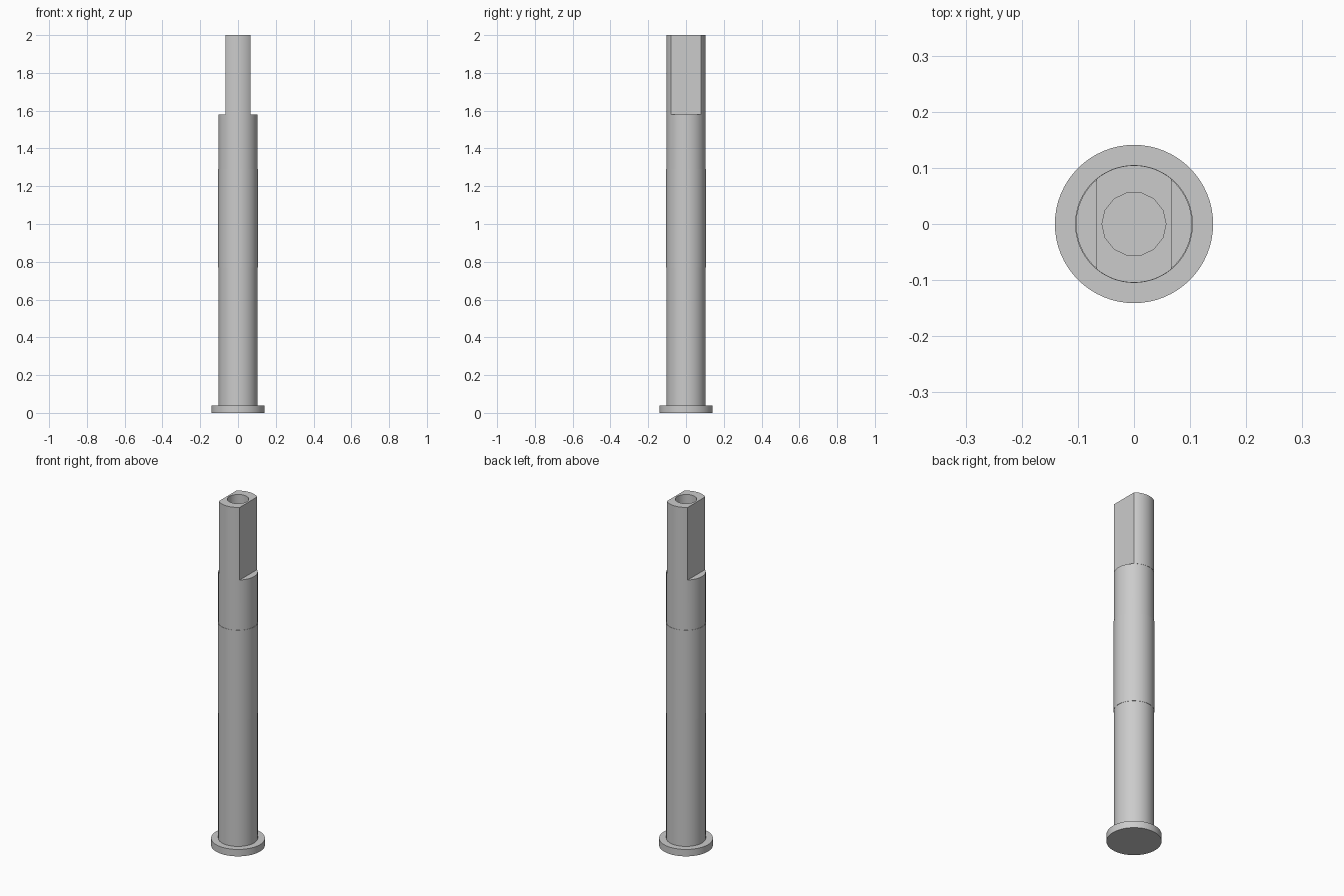
import bpy, bmesh, math

if "Cube" in bpy.data.objects:
    bpy.data.objects.remove(bpy.data.objects["Cube"], do_unlink=True)

# Single grey metal
GREY = (0.6, 0.6, 0.6, 1)
metal = bpy.data.materials.new("grey metal")
metal.use_nodes = True
metal.diffuse_color = GREY
metal.node_tree.nodes["Principled BSDF"].inputs["Base Color"].default_value = GREY


def add_object(name, bm):
    bmesh.ops.recalc_face_normals(bm, faces=bm.faces)
    mesh = bpy.data.meshes.new(name)
    bm.to_mesh(mesh)
    bm.free()
    mesh.materials.append(metal)
    obj = bpy.data.objects.new(name, mesh)
    bpy.context.collection.objects.link(obj)
    return obj


def turned(name, profile, sides):
    """Closed solid of revolution from (radius, height) pairs."""
    bm = bmesh.new()
    rings = []
    for r, z in profile:
        angles = [math.tau * i / sides for i in range(sides)]
        rings.append([bm.verts.new((r * math.cos(a), r * math.sin(a), z)) for a in angles])
    for low, high in zip(rings, rings[1:]):
        for i in range(sides):
            j = (i + 1) % sides
            bm.faces.new((low[i], low[j], high[j], high[i]))
    bm.faces.new(rings[0])
    bm.faces.new(rings[-1])
    return add_object(name, bm)


def box(name, centre, size):
    bm = bmesh.new()
    bmesh.ops.create_cube(bm, size=1)
    bmesh.ops.scale(bm, vec=size, verts=bm.verts)
    bmesh.ops.translate(bm, vec=centre, verts=bm.verts)
    return add_object(name, bm)


def activate(obj):
    bpy.ops.object.select_all(action='DESELECT')
    obj.select_set(True)
    bpy.context.view_layer.objects.active = obj


def cut(obj, cutter):
    cutter.hide_render = True
    mod = obj.modifiers.new("cut", 'BOOLEAN')
    mod.operation = 'DIFFERENCE'
    mod.solver = 'EXACT'
    mod.object = cutter
    activate(obj)
    bpy.ops.object.modifier_apply(modifier=mod.name)
    bpy.data.objects.remove(cutter, do_unlink=True)


SHOULDER, TOP, FLAT_X = 1.58, 2.0, 0.067
BODY_R, BAND_R, TANG_R = 0.1035, 0.105, 0.1045

# Flanged head at the foot
head = turned("head_flange", [(0.141, 0), (0.141, 0.04)], 64)

# Shank with a slightly raised middle band
shank = turned("shank", [
    (BODY_R, 0.035), (BODY_R, 0.77), (BAND_R, 0.77), (BAND_R, 1.29),
    (BODY_R, 1.29), (BODY_R, SHOULDER), (TANG_R, SHOULDER), (TANG_R, TOP)], 64)

# Two opposite flats form the tang
for side in (-1, 1):
    cut(shank, box("flat_cutter", (side * (FLAT_X + 0.1), 0, SHOULDER + 0.25),
                   (0.2, 0.4, 0.5)))

# Blind bore in the top end
cut(shank, turned("bore_cutter", [(0.057, 1.6), (0.057, 2.1)], 14))

for part in (head, shank):
    activate(part)
    bpy.ops.object.shade_smooth_by_angle(angle=math.radians(30))
